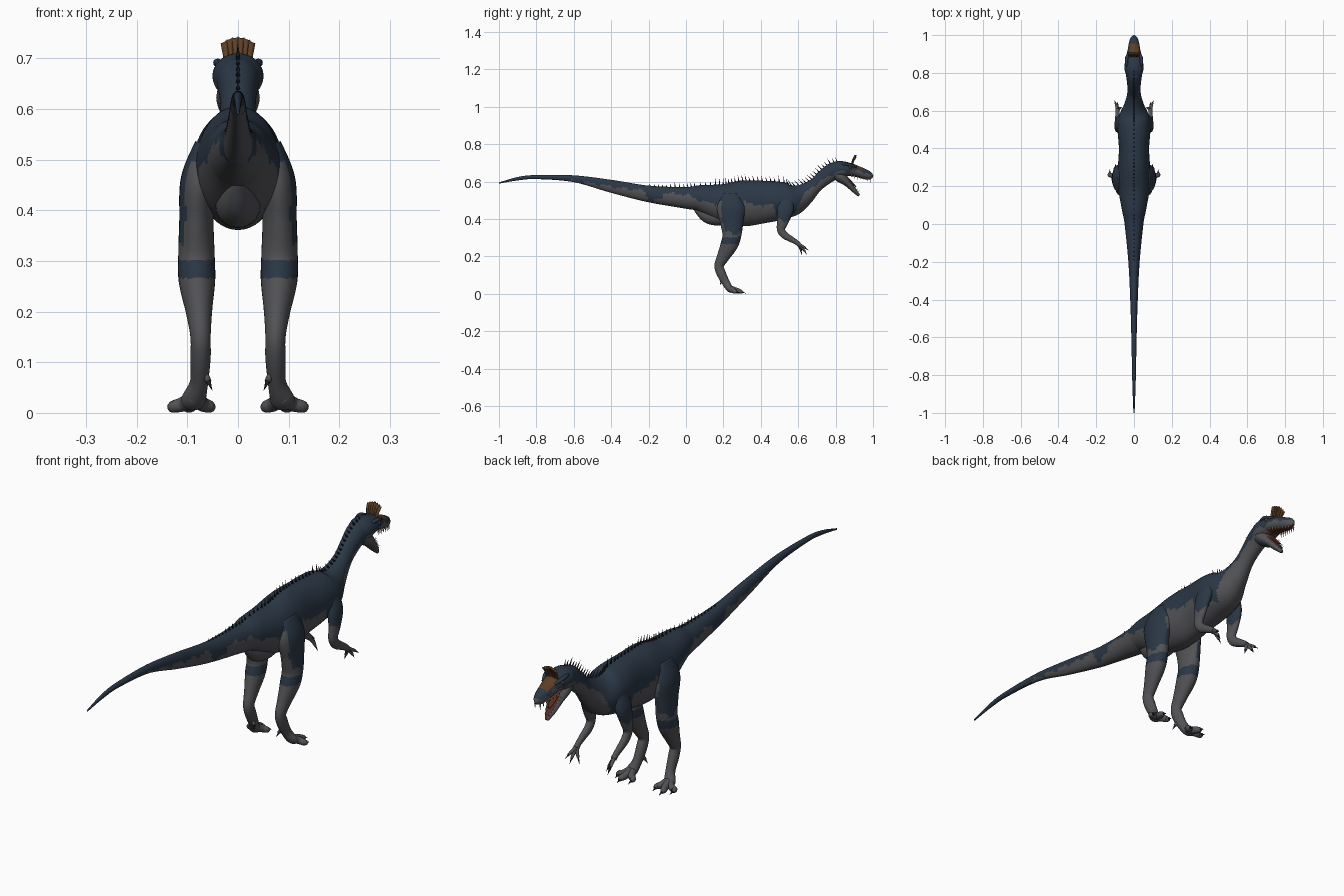
import bpy, bmesh, math, random
from mathutils import Vector

random.seed(4)
cube = bpy.data.objects.get("Cube")
if cube:
    bpy.data.objects.remove(cube)


def material(name, colour):
    m = bpy.data.materials.new(name)
    m.use_nodes = True
    m.diffuse_color = (*colour, 1)
    bsdf = m.node_tree.nodes["Principled BSDF"]
    bsdf.inputs["Base Color"].default_value = (*colour, 1)
    bsdf.inputs["Roughness"].default_value = 0.8
    return m


GREY, BLUE, BROWN, RED, DARK, BONE = range(6)
palette = [
    material("belly grey", (.085, .086, .094)),
    material("back blue", (.024, .039, .062)),
    material("crest brown", (.11, .05, .018)),
    material("mouth red", (.10, .025, .015)),
    material("spine black", (.012, .014, .018)),
    material("tooth bone", (.35, .31, .22)),
]


def finish(name, bm, rule):
    """Turn a bmesh into a smooth object, colouring each face by a rule."""
    bmesh.ops.recalc_face_normals(bm, faces=bm.faces)
    for f in bm.faces:
        f.smooth = True
        f.material_index = rule(f.calc_center_median(), f.normal) if callable(rule) else rule
    mesh = bpy.data.meshes.new(name)
    bm.to_mesh(mesh)
    bm.free()
    for m in palette:
        mesh.materials.append(m)
    obj = bpy.data.objects.new(name, mesh)
    bpy.context.collection.objects.link(obj)
    return obj


def spline(rows, steps):
    """Smooth curve through rows of numbers."""
    out = []
    for i in range(len(rows) - 1):
        quad = [rows[max(0, min(len(rows) - 1, i + k))] for k in (-1, 0, 1, 2)]
        for s in range(steps):
            t = s / steps
            out.append([b + (c - a) * t / 2 + (a - 2.5 * b + 2 * c - d / 2) * t * t
                        + (1.5 * (b - c) + (d - a) / 2) * t ** 3
                        for a, b, c, d in zip(*quad)])
    return out + [list(rows[-1])]


def frames(rows, steps):
    """Centre, side axis, up axis and radii at each point of a path."""
    pts = spline(rows, steps)
    out = []
    for i, p in enumerate(pts):
        t = Vector(pts[min(i + 1, len(pts) - 1)][:3]) - Vector(pts[max(i - 1, 0)][:3])
        t.normalize()
        side = (Vector((1, 0, 0)) - t * t.x).normalized()
        out.append((Vector(p[:3]), side, side.cross(t), max(p[3], .001), max(p[4], .001)))
    return out


def tube(name, rows, rule, steps=6, segs=20):
    bm = bmesh.new()
    rings = []
    for c, side, up, rx, rh in frames(rows, steps):
        angles = [math.tau * k / segs for k in range(segs)]
        rings.append([bm.verts.new(c + side * rx * math.cos(a) + up * rh * math.sin(a)) for a in angles])
    for a, b in zip(rings, rings[1:]):
        for k in range(segs):
            j = (k + 1) % segs
            bm.faces.new((a[k], a[j], b[j], b[k]))
    bm.faces.new(rings[0])
    bm.faces.new(rings[-1])
    return finish(name, bm, rule)


def cones(name, items, rule, segs=6):
    """One object made of pointed cones: (base, tip, radius)."""
    bm = bmesh.new()
    for base, tip, r in items:
        base, tip = Vector(base), Vector(tip)
        turn = (tip - base).to_track_quat('Z', 'Y')
        ring = [bm.verts.new(base + turn @ Vector((r * math.cos(math.tau * k / segs),
                r * math.sin(math.tau * k / segs), 0))) for k in range(segs)]
        end = bm.verts.new(tip)
        bm.faces.new(ring)
        for k in range(segs):
            bm.faces.new((ring[k], ring[(k + 1) % segs], end))
    return finish(name, bm, rule)


def flip(rows, s):
    return [(r[0] * s, *r[1:]) for r in rows]


# Lower edge of the blue back, as (y, z)
EDGE = [(-1, .58), (-.6, .605), (-.35, .565), (-.22, .55), (-.2, .5), (-.14, .5), (-.12, .54),
        (0, .53), (.1, .49), (.18, .48), (.19, .4), (.29, .4), (.31, .5), (.38, .47), (.46, .48),
        (.48, .42), (.58, .43), (.62, .52), (.7, .59), (.8, .65), (.9, .66), (1.1, .62)]


def hide(c, n):
    for (y0, z0), (y1, z1) in zip(EDGE, EDGE[1:]):
        if y0 <= c.y <= y1:
            z = z0 + (z1 - z0) * (c.y - y0) / (y1 - y0)
            wave = .006 * math.sin(c.y * 70) + .004 * math.sin(c.y * 151)
            return BLUE if c.z > z + wave else GREY
    return GREY


# Tail, trunk and neck
body = [(0, *r) for r in (
    (-1, .592, .003, .003), (-.9, .615, .007, .009), (-.8, .624, .01, .011), (-.6, .615, .014, .018),
    (-.4, .575, .02, .034), (-.2, .534, .03, .044), (0, .513, .05, .058), (.08, .51, .065, .072),
    (.2, .485, .085, .105), (.3, .483, .085, .122), (.4, .49, .08, .115), (.5, .497, .087, .103),
    (.57, .502, .08, .085), (.63, .53, .052, .06), (.69, .578, .036, .04), (.74, .622, .036, .043),
    (.79, .656, .042, .046), (.83, .668, .04, .036))]
tube("body", body, hide, 14, 48)
tube("vent_bulge", [(0, .05, .47, .01, .02), (0, .11, .425, .035, .042), (0, .17, .41, .045, .045),
                    (0, .26, .42, .04, .04)], GREY)


# Skull and jaw
def skull_rule(c, n):
    if c.y > .87 and n.z < -.75:
        return RED
    if .885 < c.y < .955 and n.z > .6:
        return BROWN
    return hide(c, n)


tube("skull", [(0, .77, .65, .036, .04), (0, .82, .664, .05, .046), (0, .87, .665, .046, .036),
               (0, .92, .652, .034, .03), (0, .96, .638, .027, .026), (0, .985, .63, .018, .02),
               (0, 1, .625, .004, .006)], skull_rule, 10, 36)
tube("lower_jaw", [(0, .79, .65, .035, .03), (0, .83, .622, .043, .03), (0, .865, .59, .034, .019),
                   (0, .9, .552, .022, .013), (0, .925, .525, .008, .007)],
     lambda c, n: RED if c.y > .85 and n.z > .5 and n.y > .3 else GREY, 8, 28)
tube("tongue", [(0, .84, .635, .022, .01), (0, .88, .60, .016, .006), (0, .91, .57, .006, .003)], RED)

teeth = []
for s in (1, -1):
    for k in range(7):
        t = k / 6
        y = .885 + .1 * t
        x, z = s * (.032 - .02 * t), .64 - .025 * t
        teeth.append(((x, y, z), (x, y, z - .022), .004))
        y, z = .865 + .05 * t, .60 - .06 * t
        x = s * (.026 - .018 * t)
        teeth.append(((x, y, z), (x, y + .014, z + .014), .003))
cones("teeth", teeth, BONE)

# Fan crest, in two fluted halves
for s, label in ((1, "left"), (-1, "right")):
    bm = bmesh.new()
    grid = []
    for i in range(13):
        u = i / 12
        flute = .0025 * math.cos(u * math.tau * 3)
        height = .062 - .012 * u * u - .003 * abs(math.sin(u * 9))
        grid.append([bm.verts.new((s * (.001 + u * (.021 + .01 * v / 6)),
                                   .888 + flute + .018 * (v / 6) ** 2,
                                   .68 + height * v / 6)) for v in range(7)])
    for a, b in zip(grid, grid[1:]):
        for v in range(6):
            bm.faces.new((a[v], b[v], b[v + 1], a[v + 1]))
    crest = finish(label + "_crest", bm, BROWN)
    solid = crest.modifiers.new("thickness", 'SOLIDIFY')
    solid.thickness = .007
    solid.offset = 0

# Spines along back and neck
spines = []
last = -1
for c, side, up, rx, rh in frames(body, 60):
    neck = c.y > .66
    if c.y < -.2 or c.y > .83 or c.y - last < (.013 if neck else .021):
        continue
    last = c.y
    tall = .03 if c.y > .1 else .012 + max(0, c.y + .2) * .06
    tall *= random.uniform(.55, 1.15)
    root = c + up * (rh - .004)
    spines.append((root, root + up * (tall + .006) + Vector((0, -.006, 0)), .0045))
cones("back_spines", spines, DARK)


# Legs, arms, eyes
def leg_rule(s):
    def rule(c, n):
        band = .265 < c.z < .302
        flank = c.z > .325 + .012 * math.sin(c.y * 90) and n.y > -.55 and n.x * s > -.3
        return BLUE if band or c.z > .5 or flank and .19 < c.y < .31 else GREY
    return rule


def digit(rows, claw, claws):
    """Adds a claw continuing past the end of a digit."""
    a, b = Vector(rows[-2][:3]), Vector(rows[-1][:3])
    ahead = (b - a).normalized()
    tip = b + ahead * claw
    tip.z = max(.002, tip.z - .004)
    claws.append((b - ahead * .004, tip, rows[-1][3] * .9))


for s, label in ((1, "left_"), (-1, "right_")):
    leg = [(.06, .24, .53, .025, .05), (.078, .24, .46, .035, .074), (.082, .245, .38, .034, .062),
           (.082, .245, .31, .036, .05), (.081, .23, .26, .036, .046), (.077, .2, .2, .026, .034),
           (.074, .177, .15, .02, .025), (.074, .188, .11, .02, .025), (.077, .213, .06, .018, .021),
           (.088, .235, .025, .024, .018), (.09, .25, .014, .018, .01)]
    tube(label + "leg", flip(leg, s), leg_rule(s), 10, 32)
    claws = []
    for name, x, y in (("inner", .056, .285), ("middle", .098, .302), ("outer", .128, .272)):
        toe = flip([(.086, .222, .034, .015, .016), ((.086 + x) / 2, (.235 + y) / 2, .018, .014, .015),
                    (x, y - .012, .012, .012, .012), (x, y, .009, .006, .007)], s)
        tube(label + name + "_toe", toe, GREY, 5, 14)
        digit(toe, .02, claws)
    spur = flip([(.07, .2, .085, .008, .01), (.058, .188, .062, .006, .007)], s)
    tube(label + "spur_toe", spur, GREY, 3, 10)
    digit(spur, .018, claws)

    arm = [(.06, .535, .51, .022, .04), (.08, .53, .45, .022, .044), (.086, .518, .39, .018, .032),
           (.086, .508, .345, .016, .022), (.086, .525, .315, .015, .02), (.087, .56, .293, .013, .016),
           (.087, .59, .275, .011, .013), (.087, .605, .262, .012, .012)]
    tube(label + "arm", flip(arm, s),
         lambda c, n: BLUE if c.z > .395 + .012 * math.sin(c.y * 80) else GREY, 8, 24)
    for name, x, y, z in (("inner", .07, .615, .228), ("middle", .088, .635, .228), ("outer", .098, .64, .244)):
        finger = flip([(.087, .595, .27, .007, .008), ((.087 + x) / 2, (.605 + y) / 2, (z + .265) / 2, .007, .007),
                       (x, y, z, .005, .005)], s)
        tube(label + name + "_finger", finger, GREY, 5, 12)
        digit(finger, .02, claws)
    cones(label + "claws", claws, DARK, 8)

    brow = [(.036, .835, .69, .006, .006), (.04, .87, .691, .009, .008), (.028, .91, .676, .005, .005)]
    tube(label + "brow", flip(brow, s), BLUE, 5, 12)
    bm = bmesh.new()
    bmesh.ops.create_uvsphere(bm, u_segments=14, v_segments=10, radius=.008)
    bmesh.ops.translate(bm, verts=bm.verts, vec=(s * .04, .878, .676))
    finish(label + "eye", bm, lambda c, n: DARK if abs(n.x) > .9 else BROWN)
